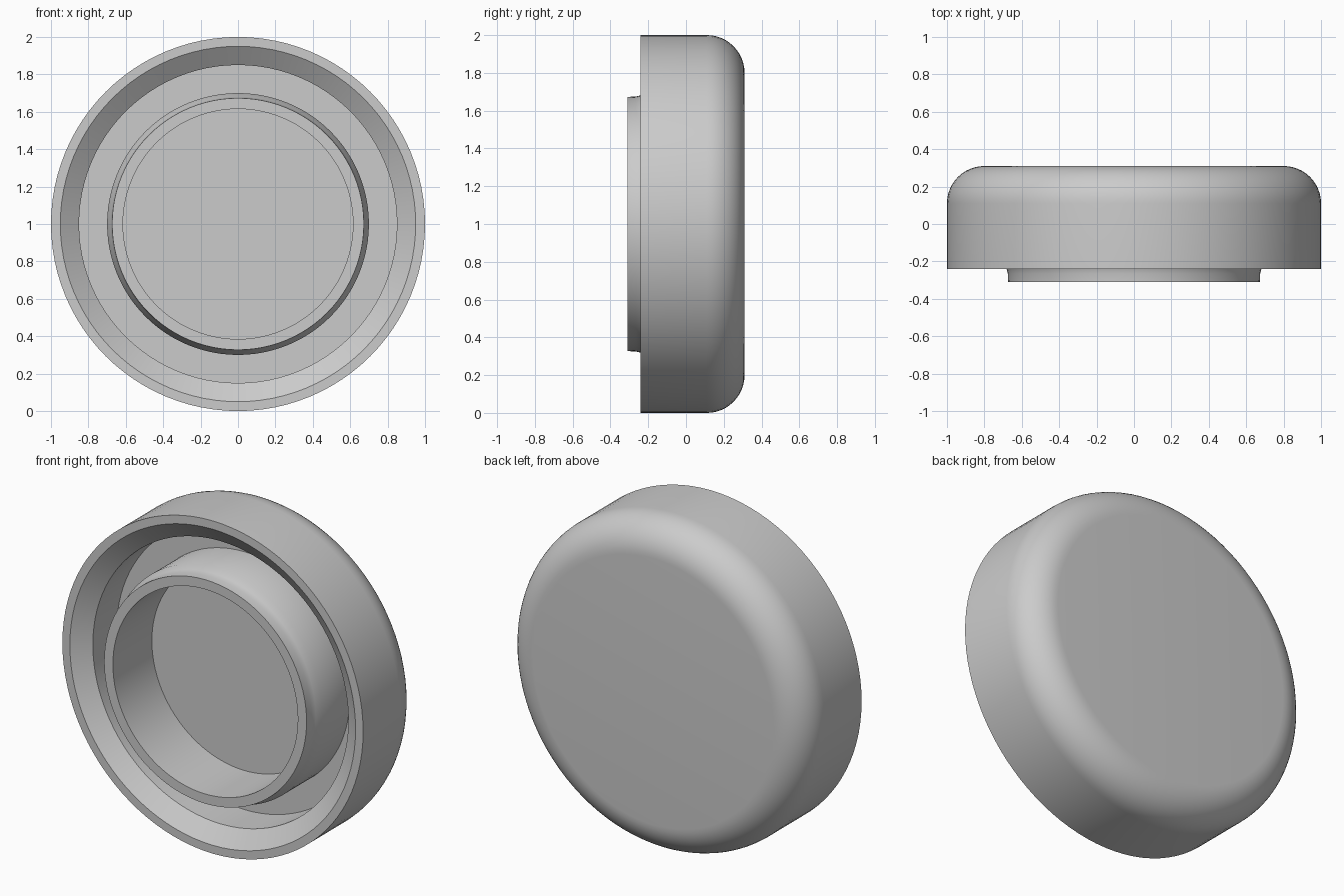
import bpy, bmesh
from math import pi, sin, cos, radians
from mathutils import Vector

SEGMENTS = 96
FLOOR_Y = 0.06

cube = bpy.data.objects.get("Cube")
if cube:
    bpy.data.objects.remove(cube, do_unlink=True)

grey = bpy.data.materials.new("plain grey")
grey.use_nodes = True
colour = (0.6, 0.6, 0.6, 1)
grey.diffuse_color = colour
grey.node_tree.nodes["Principled BSDF"].inputs["Base Color"].default_value = colour


def lathe(name, profile):
    """Turn a (radius, y) profile around the front-to-back axis."""
    bm = bmesh.new()
    verts = [bm.verts.new((r, y, 0)) for r, y in profile]
    edges = [bm.edges.new(pair) for pair in zip(verts, verts[1:])]
    bmesh.ops.spin(bm, geom=verts + edges, cent=(0, 0, 0), axis=(0, 1, 0),
                   angle=2 * pi, steps=SEGMENTS, use_duplicate=False)
    bmesh.ops.remove_doubles(bm, verts=bm.verts, dist=0.0001)
    bmesh.ops.recalc_face_normals(bm, faces=bm.faces)
    mesh = bpy.data.meshes.new(name)
    bm.to_mesh(mesh)
    bm.free()
    mesh.materials.append(grey)
    obj = bpy.data.objects.new(name, mesh)
    obj.location = Vector((0, 0, 1))
    bpy.context.collection.objects.link(obj)
    bpy.ops.object.select_all(action="DESELECT")
    obj.select_set(True)
    bpy.context.view_layer.objects.active = obj
    bpy.ops.object.shade_smooth_by_angle(angle=radians(30))
    return obj


# Flat back with a rounded shoulder
shoulder = [(0.8 + 0.2 * sin(a), 0.11 + 0.2 * cos(a))
            for a in (i * pi / 24 for i in range(13))]
back = [(0, 0.31)] + shoulder

# Outer rim, bevelled mouth and recess wall
rim = [(1, -0.24), (0.95, -0.24), (0.85, -0.165), (0.85, FLOOR_Y)]

# Raised collar with a flared neck, then the inner floor
collar = [(0.7, FLOOR_Y), (0.7, -0.2), (0.682, -0.235), (0.675, -0.265),
          (0.673, -0.31), (0.615, -0.31), (0.615, FLOOR_Y), (0, FLOOR_Y)]

lathe("round_cap", back + rim + collar)
